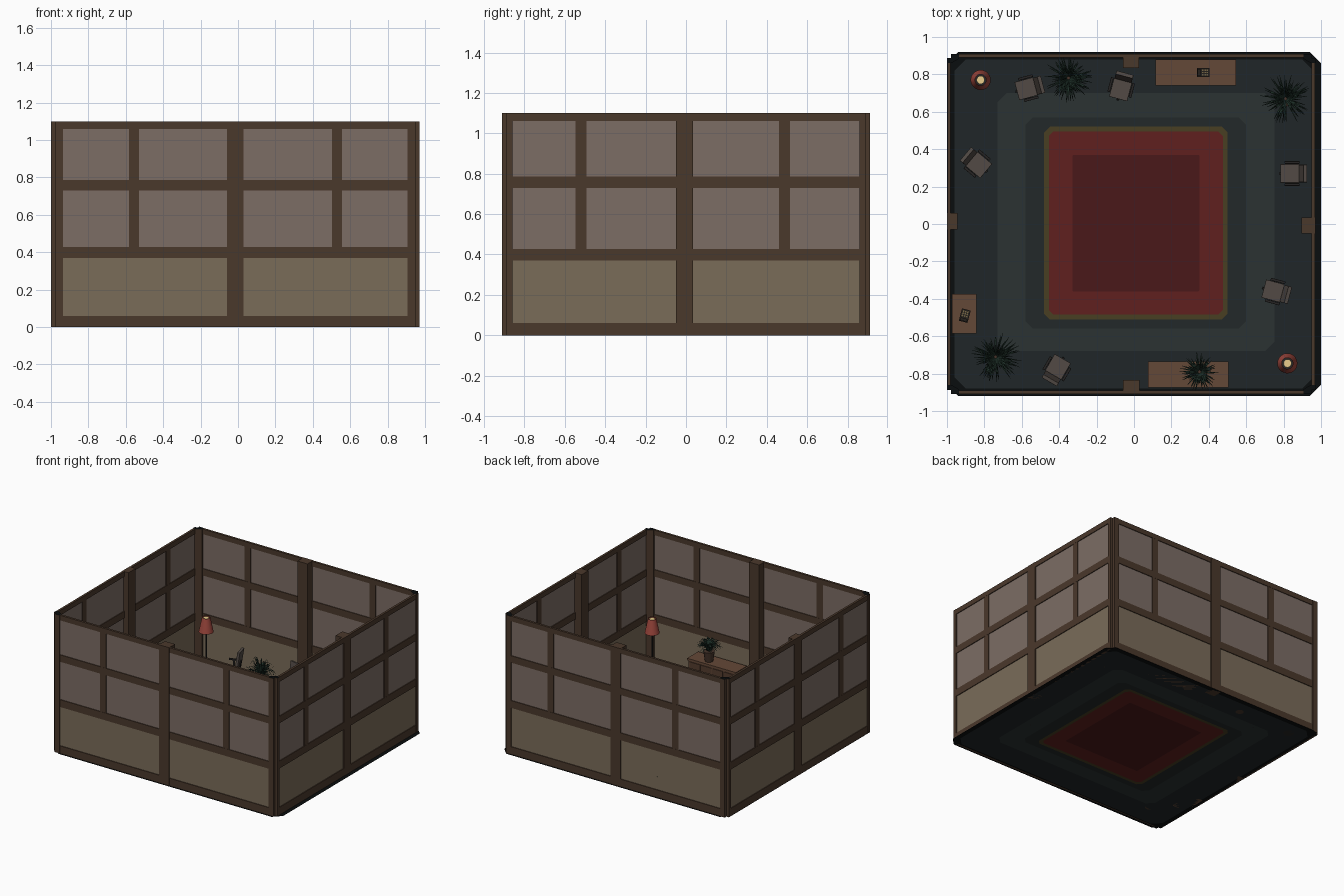
import bpy, bmesh, math, random
from mathutils import Matrix, Vector

if "Cube" in bpy.data.objects:
    bpy.data.objects.remove(bpy.data.objects["Cube"])

random.seed(4)
MATS = {}


def mat(name, rgb):
    """Material from 0-255 display colour."""
    m = bpy.data.materials.new(name)
    m.diffuse_color = [(c / 255 / 12.92 if c < 11 else ((c / 255 + .055) / 1.055) ** 2.4) for c in rgb] + [1]
    m.use_nodes = True
    m.node_tree.nodes["Principled BSDF"].inputs["Base Color"].default_value = m.diffuse_color
    MATS[name] = m


for n, c in dict(timber=(74, 56, 43), paper=(124, 109, 101), plaster=(122, 108, 89), black=(10, 13, 14),
                 slate=(32, 38, 40), moss=(43, 50, 50), gloom=(34, 40, 41), gold=(72, 62, 34),
                 red=(96, 32, 30), maroon=(74, 24, 25), wood=(100, 72, 55), door=(84, 60, 46),
                 leather=(82, 74, 69), metal=(38, 36, 35), shade=(160, 72, 62), glow=(235, 205, 140),
                 leaf=(30, 48, 40), pot=(70, 52, 42), phone=(36, 32, 28), keys=(120, 104, 70)).items():
    mat(n, c)


class Part:
    """Collects primitives into one mesh with several materials."""

    def __init__(self):
        self.bm, self.used = bmesh.new(), []

    def paint(self, faces, m):
        if m not in self.used:
            self.used.append(m)
        for f in faces:
            f.material_index = self.used.index(m)

    def prim(self, op, m, **kw):
        vs = op(self.bm, **kw)['verts']
        self.paint({f for v in vs for f in v.link_faces}, m)
        return vs

    def box(self, lo, hi, m, M=Matrix()):
        lo, hi = Vector(lo), Vector(hi)
        T = M @ Matrix.Translation((lo + hi) / 2) @ Matrix.Diagonal((*(hi - lo), 1))
        return self.prim(bmesh.ops.create_cube, m, size=1, matrix=T)

    def cone(self, r1, r2, z0, z1, m, n=16, caps=True):
        return self.prim(bmesh.ops.create_cone, m, cap_ends=caps, segments=n, radius1=r1, radius2=r2,
                         depth=z1 - z0, matrix=Matrix.Translation((0, 0, (z0 + z1) / 2)))

    def face(self, pts, m):
        self.paint([self.bm.faces.new([self.bm.verts.new(p) for p in pts])], m)

    def mesh(self, name):
        me = bpy.data.meshes.new(name)
        self.bm.to_mesh(me)
        for m in self.used:
            me.materials.append(MATS[m])
        return me


def put(name, me, loc=(0, 0, 0), deg=0, bevel=0, smooth=False):
    o = bpy.data.objects.new(name, me)
    bpy.context.collection.objects.link(o)
    o.location, o.rotation_euler.z = loc, math.radians(deg)
    if bevel:
        b = o.modifiers.new('bevel', 'BEVEL')
        b.width, b.segments = bevel, 2
    if smooth:
        for f in me.polygons:
            f.use_smooth = True
        me.set_sharp_from_angle(angle=math.radians(40))
    return o


# Floor and rug: nested flat octagon rings
def octagon(x0, x1, y0, y1, c):
    return [(x0 + c, y0, 0), (x1 - c, y0, 0), (x1, y0 + c, 0), (x1, y1 - c, 0),
            (x1 - c, y1, 0), (x0 + c, y1, 0), (x0, y1 - c, 0), (x0, y0 + c, 0)]


def rings(name, layers):
    p = Part()
    for i, (dims, m) in enumerate(layers):
        a = octagon(*dims)
        if i + 1 == len(layers):
            p.face(a, m)
        else:
            b = octagon(*layers[i + 1][0])
            for k in range(8):
                j = (k + 1) % 8
                p.face([a[k], a[j], b[j], b[k]], m)
    put(name, p.mesh(name))


rug = (-.48, .50, -.51, .52, .03)
rings('carpet_floor', [((-1, 1, -.92, .92, .06), 'black'), ((-.96, .96, -.88, .88, .06), 'slate'),
                       ((-.73, .75, -.68, .70, .05), 'moss'), ((-.58, .60, -.56, .57, .04), 'gloom'),
                       (rug, 'gold'), ((-.455, .475, -.485, .495, .025), 'red'),
                       ((-.33, .35, -.36, .37, .005), 'maroon')])


# Walls: local x runs along, local y points outward
def wall(name, deg, out, a0, a1, mid, mullions, depth):
    p = Part()
    for z0, z1 in ((0, .06), (.37, .428), (.73, .785), (1.06, 1.1)):
        p.box((a0, out - .02, z0), (a1, out - .002, z1), 'timber')
    for a in mullions:
        p.box((a - .027, out - .019, .42), (a + .027, out - .003, 1.08), 'timber')
    p.box((mid[0], out - depth, 0), (mid[1], out, 1.1), 'timber')
    p.box((a0, out - .014, .04), (a1, out - .008, .4), 'plaster')
    p.box((a0, out - .014, .4), (a1, out - .008, 1.08), 'paper')
    put(name, p.mesh(name), deg=deg)


wall('back_wall', 0, .91, -.95, .92, (-.06, .028), (-.54, .56), .075)
wall('front_wall', 180, .91, -.92, .95, (-.03, .06), (-.53, .555), .075)
wall('right_wall', -90, .97, -.87, .87, (-.035, .05), (-.487, .52), .075)
wall('left_wall', 90, 1.0, -.87, .87, (-.03, .06), (-.53, .525), .055)

# Corner posts with a notched outer edge and dark end grain
for sy, row in ((-1, 'front'), (1, 'back')):
    for sx, ex, side in ((-1, 1.0, 'left'), (1, .97, 'right')):
        p = Part()
        prof = [(ex - .065, .91), (ex - .022, .91), (ex - .022, .888), (ex, .888),
                (ex, .86), (ex - .025, .86), (ex - .065, .885)]
        pts = [(sx * x, sy * y) for x, y in prof]
        p.face([(x, y, 1.1) for x, y in pts], 'black')
        p.face([(x, y, 0) for x, y in pts], 'black')
        for a, b in zip(pts, pts[1:] + pts[:1]):
            p.face([(*a, 0), (*b, 0), (*b, 1.1), (*a, 1.1)], 'timber')
        bmesh.ops.remove_doubles(p.bm, verts=p.bm.verts, dist=1e-4)
        bmesh.ops.recalc_face_normals(p.bm, faces=p.bm.faces)
        put(f'{row}_{side}_corner_post', p.mesh('corner_post'))


# Low cabinets with door fronts facing local -y
def cabinet(name, w, d, loc, deg, doors):
    p = Part()
    p.box((-w / 2 + .006, -d / 2 + .008, 0), (w / 2 - .006, d / 2, .23), 'wood')
    p.box((-w / 2, -d / 2, .23), (w / 2, d / 2, .245), 'wood')
    s = (w - .03) / doors
    for i in range(doors):
        x = -w / 2 + .015 + i * s
        p.box((x + .004, -d / 2 + .003, .02), (x + s - .004, -d / 2 + .01, .22), 'door')
    put(name, p.mesh(name), loc, deg)


cabinet('back_cabinet', .43, .14, (.33, .81, 0), 0, 4)
cabinet('front_cabinet', .43, .14, (.29, -.805, 0), 180, 4)
cabinet('left_cabinet', .21, .13, (-.907, -.48, 0), 90, 2)

# Desk telephones
p = Part()
p.box((-.034, -.024, 0), (.034, .024, .012), 'phone')
p.box((-.03, -.02, .012), (-.014, .02, .022), 'phone')
for i in range(3):
    for j in range(3):
        p.box((i * .012 - .006, j * .012 - .016, .012), (i * .012 + .002, j * .012 - .008, .015), 'keys')
phone = p.mesh('telephone')
put('back_telephone', phone, (.37, .81, .245))
put('left_telephone', phone, (-.905, -.49, .245), 75)

# Floor lamps
p = Part()
p.cone(.04, .034, 0, .012, 'metal', 20)
p.cone(.005, .005, .012, .40, 'metal', 10)
p.cone(.054, .03, .36, .475, 'shade', 20, False)
p.cone(.022, .022, .40, .47, 'glow', 14)
lamp = p.mesh('floor_lamp')
put('back_left_lamp', lamp, (-.82, .77, 0), smooth=True)
put('front_right_lamp', lamp, (.82, -.745, 0), smooth=True)

# Swivel chairs: back rest at local -y, facing +y
p = Part()
for k in range(5):
    R = Matrix.Rotation(k * math.tau / 5, 4, 'Z')
    p.box((-.006, 0, .012), (.006, .062, .022), 'metal', R)
    p.box((-.006, .05, 0), (.006, .066, .014), 'metal', R)
p.cone(.009, .007, .015, .12, 'metal', 10)
p.box((-.05, -.045, .12), (.05, .058, .145), 'leather')
tilt = Matrix.Translation((0, -.05, .14)) @ Matrix.Rotation(math.radians(9), 4, 'X')
p.box((-.047, -.01, .015), (.047, .01, .17), 'leather', tilt)
p.box((-.01, -.018, -.02), (.01, -.008, .09), 'metal', tilt)
for s in (-1, 1):
    xs = sorted((s * .052, s * .066))
    p.box((xs[0], -.045, .19), (xs[1], .035, .202), 'metal')
    p.box((xs[0] + .003, -.01, .13), (xs[1] - .003, .004, .19), 'metal')
    p.box((min(s * .03, s * .063), -.01, .125), (max(s * .03, s * .063), .004, .135), 'metal')
chair = p.mesh('swivel_chair')
for i, (x, y, d) in enumerate([(-.57, .725, 105), (-.07, .725, 165), (-.835, .32, -130),
                               (.84, .27, 90), (.75, -.36, 75), (-.41, -.77, -30)]):
    put(f'swivel_chair_{i + 1}', chair, (x, y, 0), d, bevel=.004)


# Potted plants: arching tapered blades
def plant(name, loc, r, h):
    p = Part()
    p.cone(.03, .042, 0, .08, 'pot', 14)
    for i in range(110):
        a, reach = random.uniform(0, math.tau), r * random.uniform(.35, 1.05)
        rise = (h - .08) * random.uniform(.55, 1) * (1.1 - .5 * reach / r)
        d, side = Vector((math.cos(a), math.sin(a), 0)), Vector((-math.sin(a), math.cos(a), 0))
        prev = None
        for k in range(5):
            t = k / 4
            c = d * (reach * t + .008) + Vector((0, 0, .078 + rise * math.sin(t * 2.3) * 1.05))
            w = side * (.0045 * (1 - t) ** .6 + .0006)
            cur = (c - w, c + w)
            if prev:
                p.face([prev[0], prev[1], cur[1], cur[0]], 'leaf')
            prev = cur
    put(name, p.mesh(name), loc)


plant('back_plant', (-.35, .78, 0), .12, .29)
plant('back_right_plant', (.81, .67, 0), .125, .29)
plant('front_left_plant', (-.74, -.71, 0), .13, .29)
plant('cabinet_plant', (.35, -.79, .245), .095, .19)
